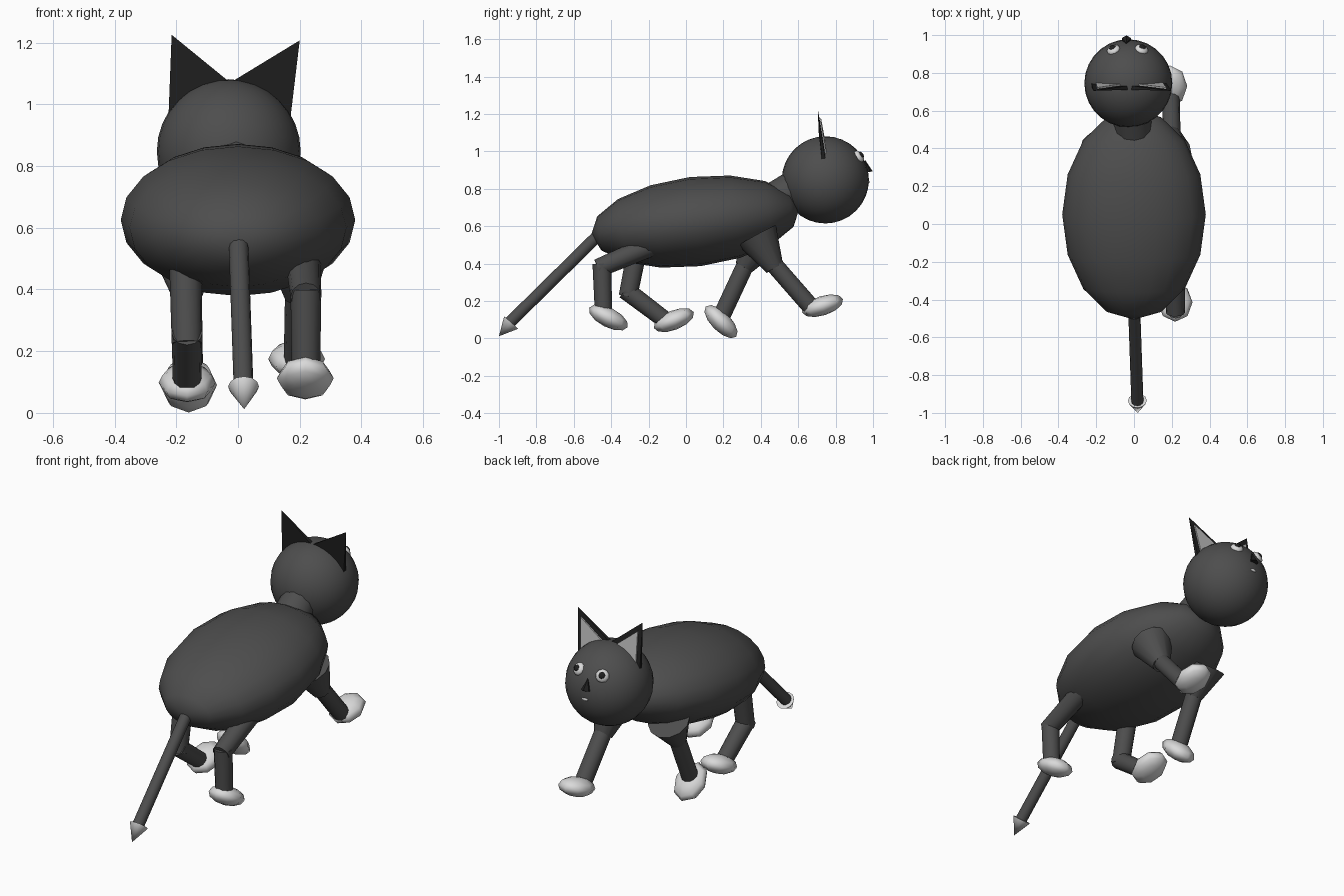
import bpy, bmesh, math
from mathutils import Vector, Matrix

if "Cube" in bpy.data.objects:
    bpy.data.objects.remove(bpy.data.objects["Cube"])


def material(name, v):
    m = bpy.data.materials.new(name)
    m.diffuse_color = (v, v, v, 1)
    m.use_nodes = True
    m.node_tree.nodes["Principled BSDF"].inputs["Base Color"].default_value = m.diffuse_color
    return m


FUR = material("charcoal fur", 0.075)
BLACK = material("black", 0.014)
WHITE = material("soft white", 0.70)
GREY = material("ear lining grey", 0.50)


def finish(name, bm, mat, angle=None):
    bmesh.ops.recalc_face_normals(bm, faces=bm.faces)
    me = bpy.data.meshes.new(name)
    bm.to_mesh(me)
    bm.free()
    me.materials.append(mat)
    ob = bpy.data.objects.new(name, me)
    bpy.context.collection.objects.link(ob)
    if angle:
        bpy.ops.object.select_all(action='DESELECT')
        ob.select_set(True)
        bpy.context.view_layer.objects.active = ob
        bpy.ops.object.shade_smooth_by_angle(angle=math.radians(angle))
    return ob


def ellipsoid(name, mat, center, radii, rot, segs, rings, angle=60):
    # radii are given along local x, y, z; the poles lie on local z
    bm = bmesh.new()
    m = Matrix.Translation(center) @ rot.to_4x4() @ Matrix.Diagonal((*radii, 1))
    bmesh.ops.create_uvsphere(bm, u_segments=segs, v_segments=rings, radius=1, matrix=m)
    return finish(name, bm, mat, angle)


def tube(name, mat, a, b, r1, r2, segs=12):
    # straight or tapered limb section from a to b
    a, b = Vector(a), Vector(b)
    d = b - a
    rot = d.to_track_quat('Z', 'Y').to_matrix().to_4x4()
    bm = bmesh.new()
    bmesh.ops.create_cone(bm, cap_ends=True, segments=segs, radius1=r1, radius2=r2,
                          depth=d.length, matrix=Matrix.Translation((a + b) / 2) @ rot)
    return finish(name, bm, mat, 50)


def pitch(deg):
    return Matrix.Rotation(math.radians(deg), 3, 'X')


# Body and head
ellipsoid("body", FUR, (0, 0.05, 0.625), (0.38, 0.24, 0.56), pitch(-83), 20, 8)
HEAD = Vector((-0.03, 0.745, 0.848))
ellipsoid("head", FUR, HEAD, (0.233,) * 3, pitch(0), 28, 16)
tube("neck", FUR, (0.0, 0.46, 0.72), (-0.02, 0.66, 0.86), 0.105, 0.09)

# Tail with pale pointed tip
tube("tail", FUR, (0.0, -0.42, 0.60), (0.018, -0.945, 0.083), 0.032, 0.032)
tube("tail_tip", WHITE, (0.018, -0.935, 0.085), (0.02, -1.0, 0.012), 0.05, 0.0)

# Front legs: flared shoulder, straight leg
tube("front_shoulder_right", FUR, (0.19, 0.38, 0.55), (0.20, 0.475, 0.375), 0.115, 0.05)
tube("front_leg_right", FUR, (0.20, 0.44, 0.43), (0.195, 0.68, 0.155), 0.047, 0.047)
tube("front_shoulder_left", FUR, (-0.17, 0.40, 0.53), (-0.165, 0.31, 0.38), 0.115, 0.05)
tube("front_leg_left", FUR, (-0.165, 0.33, 0.42), (-0.16, 0.19, 0.12), 0.047, 0.047)

# Hind legs: thigh and shin meeting at a bent joint
tube("hind_thigh_right", FUR, (0.21, -0.18, 0.50), (0.22, -0.47, 0.375), 0.058, 0.05)
tube("hind_shin_right", FUR, (0.22, -0.45, 0.40), (0.22, -0.44, 0.11), 0.05, 0.046)
tube("hind_thigh_left", FUR, (-0.17, -0.26, 0.48), (-0.165, -0.31, 0.225), 0.053, 0.05)
tube("hind_shin_left", FUR, (-0.165, -0.325, 0.26), (-0.165, -0.10, 0.09), 0.05, 0.046)

# Paws: flattened low-poly ovals
for name, c, ang in (("front_paw_right", (0.19, 0.73, 0.175), 18),
                     ("front_paw_left", (-0.16, 0.187, 0.09), -45),
                     ("hind_paw_right", (0.218, -0.415, 0.112), -27),
                     ("hind_paw_left", (-0.165, -0.065, 0.098), 22)):
    ellipsoid(name, WHITE, c, (0.092, 0.115, 0.052), pitch(ang), 8, 6)

# Ears: thin wedges with a pale inner plate on the face side
for side, tip, outer in (("left", (-0.215, 0.705, 1.225), (-0.226, 0.738, 0.94)),
                         ("right", (0.20, 0.705, 1.207), (0.168, 0.738, 0.94))):
    tip, outer, inner = Vector(tip), Vector(outer), Vector((-0.025, 0.722, 1.07))
    t = Vector((0, 0.011, 0))
    bm = bmesh.new()
    T, A, B, C, D = (bm.verts.new(p) for p in (tip, outer - t, inner - t, inner + t, outer + t))
    for f in ((T, A, B), (T, C, D), (T, B, C), (T, D, A), (A, D, C, B)):
        bm.faces.new(f)
    finish("ear_" + side, bm, BLACK)
    mid = tip * 0.26 + outer * 0.37 + inner * 0.37
    pts = [mid.lerp(p, 0.70) for p in (tip, outer + t, inner + t)]
    bm = bmesh.new()
    front = [bm.verts.new(p + Vector((0, 0.012, 0))) for p in pts]
    back = [bm.verts.new(p + Vector((0, 0.004, 0))) for p in pts]
    bm.faces.new(front)
    bm.faces.new(back)
    for i in range(3):
        j = (i + 1) % 3
        bm.faces.new((front[i], front[j], back[j], back[i]))
    finish("inner_ear_" + side, bm, GREY)

# Eyes: pale flattened domes with dark pupils
for side, x in (("left", -0.08), ("right", 0.07)):
    n = Vector((x, 0.18, 0.125)).normalized()
    rot = n.to_track_quat('Z', 'Y').to_matrix()
    ellipsoid("eye_" + side, WHITE, HEAD + n * 0.228, (0.037, 0.037, 0.022), rot, 10, 6)
    ellipsoid("pupil_" + side, BLACK, HEAD + n * 0.244, (0.02, 0.02, 0.012), rot, 8, 6)

# Nose cone and small mouth
tube("nose", BLACK, (-0.04, 0.971, 0.888), (-0.04, 0.957, 0.955), 0.028, 0.0, 6)
ellipsoid("mouth", WHITE, (-0.035, 0.976, 0.836), (0.02, 0.006, 0.008), pitch(0), 8, 4)
